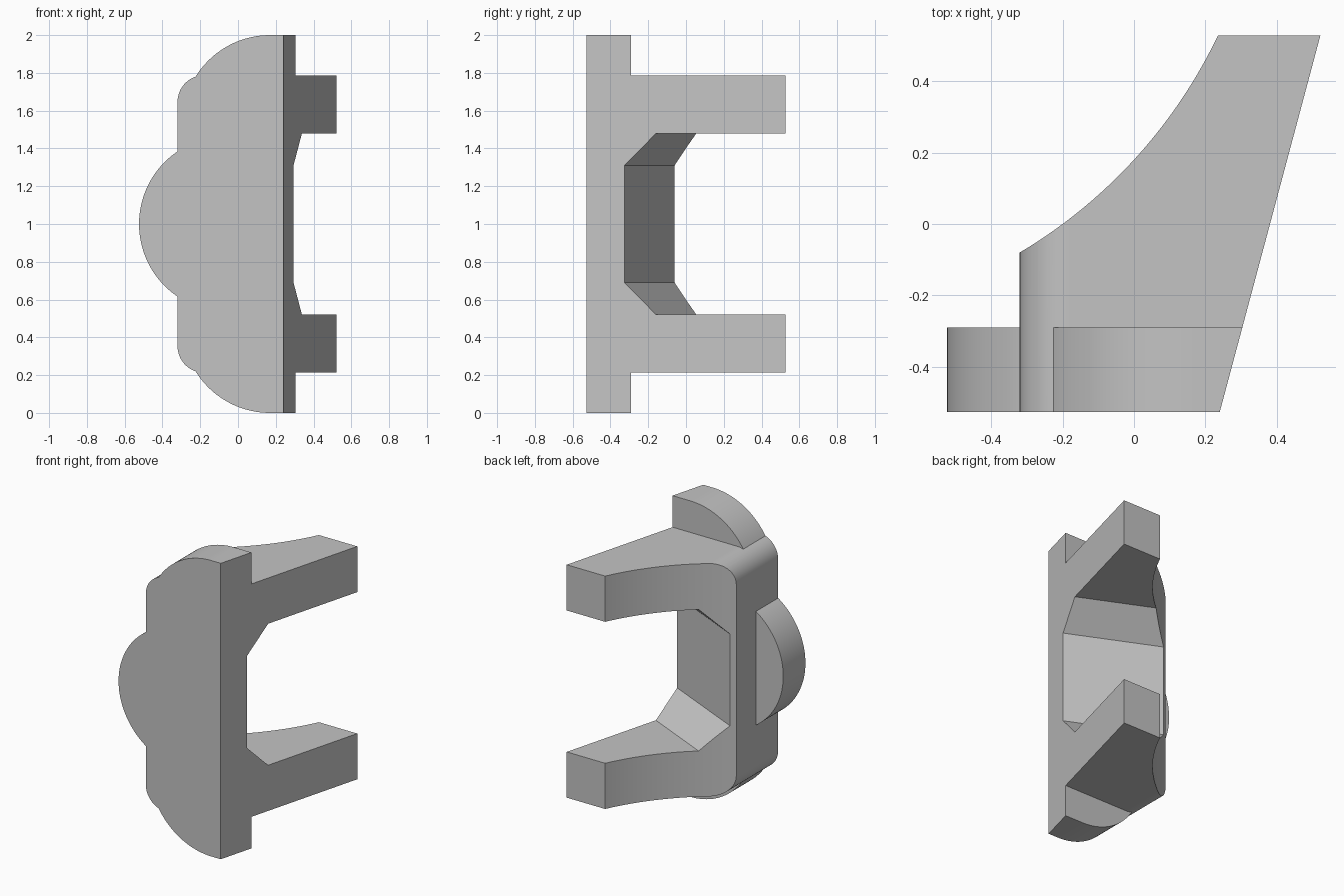
import bpy, bmesh, math
from mathutils import Vector

if "Cube" in bpy.data.objects:
    bpy.data.objects.remove(bpy.data.objects["Cube"])


def prism(name, pts, axis, a, b, to3d):
    """Closed solid: 2D outline swept along axis from a to b."""
    bm = bmesh.new()
    lo = [bm.verts.new(to3d(*p) + axis * a) for p in pts]
    hi = [bm.verts.new(to3d(*p) + axis * b) for p in pts]
    bm.faces.new(lo)
    bm.faces.new(hi)
    for i in range(len(pts)):
        j = (i + 1) % len(pts)
        bm.faces.new((lo[i], lo[j], hi[j], hi[i]))
    bmesh.ops.recalc_face_normals(bm, faces=bm.faces)
    me = bpy.data.meshes.new(name)
    bm.to_mesh(me)
    bm.free()
    ob = bpy.data.objects.new(name, me)
    bpy.context.collection.objects.link(ob)
    return ob


def arc(cx, cz, r, a0, a1, n):
    angs = [math.radians(a0 + (a1 - a0) * i / n) for i in range(n + 1)]
    return [(cx + r * math.cos(t), cz + r * math.sin(t)) for t in angs]


def circle_through(p, q, s):
    (ax, ay), (bx, by), (cx, cy) = p, q, s
    d = 2 * (ax * (by - cy) + bx * (cy - ay) + cx * (ay - by))
    A, B, C = ax * ax + ay * ay, bx * bx + by * by, cx * cx + cy * cy
    ux = (A * (by - cy) + B * (cy - ay) + C * (ay - by)) / d
    uy = (A * (cx - bx) + B * (ax - cx) + C * (bx - ax)) / d
    return ux, uy, math.hypot(ax - ux, ay - uy)


Y = Vector((0, 1, 0))
Z = Vector((0, 0, 1))


def xz(x, z):
    return Vector((x, 0, z))


# Arm body: rounded on the left corners, oversize elsewhere
Z0, Z1, R = 0.213, 1.787, 0.14
body_pts = ([(0.9, Z0)] + arc(-0.32 + R, Z0 + R, R, 270, 180, 16)
            + arc(-0.32 + R, Z1 - R, R, 180, 90, 16) + [(0.9, Z1)])
clip = prism("bracket_clip", body_pts, Y, -0.7, 0.8, xz)

# Front plate with three lobes
L = 0.464
low = [(0.9, 0.0)] + arc(0.17, L, L, 270, 200, 28)
mid = arc(-0.06, 1.0, L, 242, 118, 48)
top = [(x, 2 - z) for x, z in reversed(low)]
plate = prism("lobed_plate", low + mid + top, Y, -0.6, -0.29, xz)

# Plan outline: flat front, slanted right side, concave back
ends = (-0.32, -0.08), (0.0, 0.18), (0.235, 0.528)
cx, cy, r = circle_through(*ends)
a_hi = math.degrees(math.atan2(ends[2][1] - cy, ends[2][0] - cx))
a_lo = math.degrees(math.atan2(ends[0][1] - cy, ends[0][0] - cx)) - 2
back = arc(cx, cy, r, a_hi, a_lo, 32)
plan = ([(-0.9, -0.527), (0.24, -0.527), (0.522, 0.528)] + back
        + [(-0.9, back[-1][1])])
trim = prism("plan_trim", plan, Z, -0.5, 2.5, lambda x, y: Vector((x, y, 0)))

# Chamfered opening running diagonally between the arms
D = Vector((-0.91, 0.415, 0)).normalized()
N = Vector((0.415, 0.91, 0)).normalized()
slot = [(1.8, 0.522), (-0.006, 0.522), (-0.174, 0.69),
        (-0.174, 1.31), (-0.006, 1.478), (1.8, 1.478)]
opening = prism("opening_cutter", slot, D, -2, 2, lambda n, z: N * n + Z * z)

# Combine and bake the cuts
helpers = [(plate, 'UNION'), (trim, 'INTERSECT'), (opening, 'DIFFERENCE')]
for ob, op in helpers:
    ob.hide_render = True
    m = clip.modifiers.new(op, 'BOOLEAN')
    m.operation, m.object, m.solver = op, ob, 'EXACT'
deps = bpy.context.evaluated_depsgraph_get()
baked = bpy.data.meshes.new_from_object(clip.evaluated_get(deps))
clip.modifiers.clear()
clip.data = baked
for ob, _ in helpers:
    bpy.data.objects.remove(ob)

# Colour and shading
grey = bpy.data.materials.new("plain_grey")
grey.diffuse_color = (0.55, 0.55, 0.55, 1)
grey.use_nodes = True
grey.node_tree.nodes["Principled BSDF"].inputs["Base Color"].default_value = grey.diffuse_color
clip.data.materials.clear()
clip.data.materials.append(grey)
bpy.context.view_layer.objects.active = clip
clip.select_set(True)
bpy.ops.object.shade_smooth_by_angle(angle=math.radians(25))
clip.modifiers.new("even_normals", 'WEIGHTED_NORMAL').keep_sharp = True
